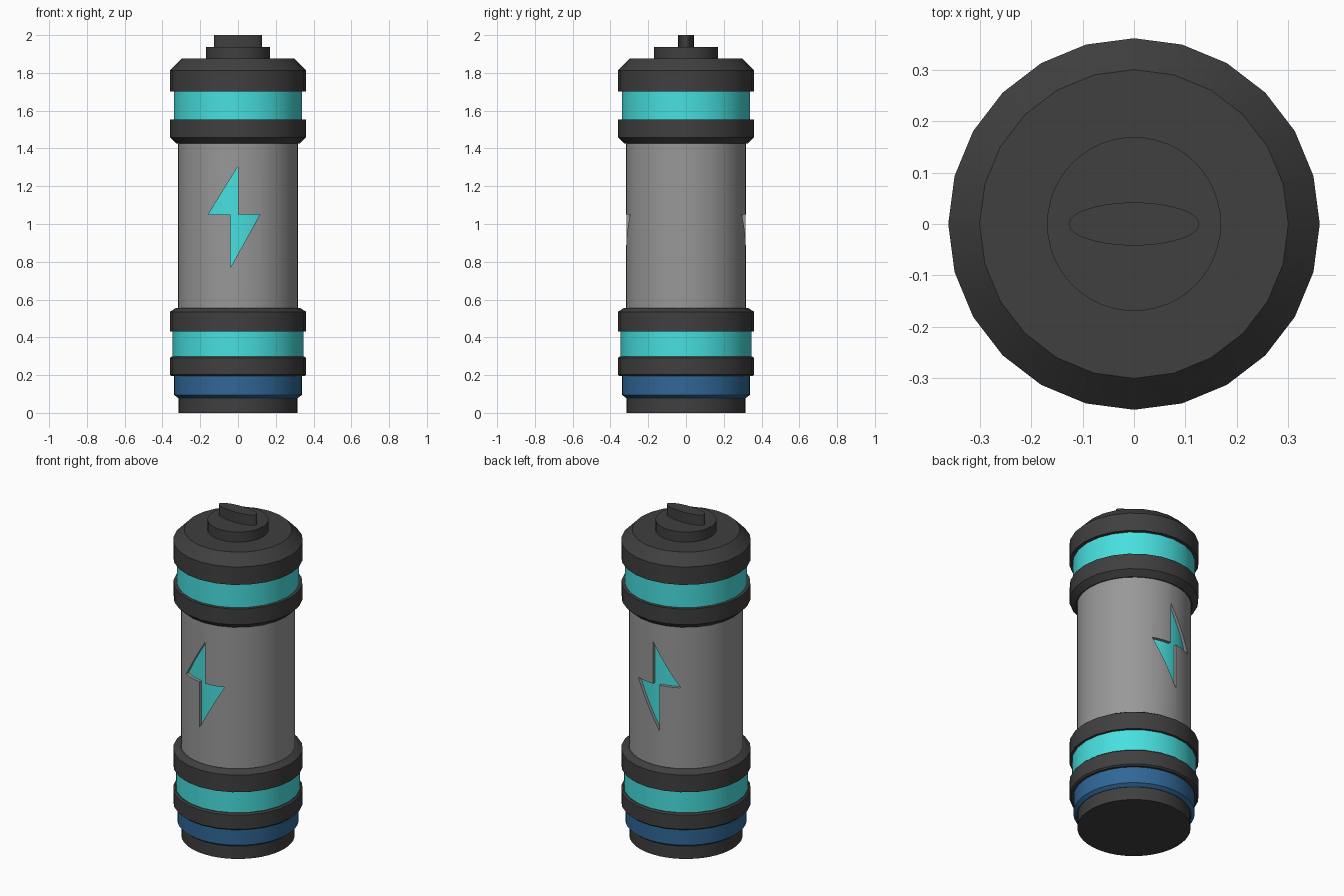
import bpy, bmesh, math

if "Cube" in bpy.data.objects:
    bpy.data.objects.remove(bpy.data.objects["Cube"])


def material(name, rgb):
    m = bpy.data.materials.new(name)
    m.diffuse_color = (*rgb, 1)
    m.use_nodes = True
    m.node_tree.nodes["Principled BSDF"].inputs["Base Color"].default_value = m.diffuse_color
    return m


DARK = material("charcoal", (0.050, 0.050, 0.050))
GREY = material("mid grey", (0.315, 0.315, 0.315))
TEAL = material("bright teal", (0.065, 0.74, 0.74))
BLUE = material("deep blue", (0.030, 0.135, 0.31))


def finish(name, bm, mat):
    bmesh.ops.recalc_face_normals(bm, faces=bm.faces)
    me = bpy.data.meshes.new(name)
    bm.to_mesh(me)
    bm.free()
    me.materials.append(mat)
    ob = bpy.data.objects.new(name, me)
    bpy.context.collection.objects.link(ob)
    return ob


def smooth(ob):
    bpy.ops.object.select_all(action='DESELECT')
    ob.select_set(True)
    bpy.context.view_layer.objects.active = ob
    bpy.ops.object.shade_smooth_by_angle(angle=math.radians(25))


def lathe(name, profile, mat, sides=48, squash=1.0, tube=False):
    """Stack rings of (radius, z); cap the ends, or join them up as a tube."""
    bm = bmesh.new()
    rings = []
    for r, z in profile:
        rings.append([bm.verts.new((r * math.cos(math.tau * i / sides),
                                    r * squash * math.sin(math.tau * i / sides), z))
                      for i in range(sides)])
    pairs = list(zip(rings, rings[1:]))
    if tube:
        pairs.append((rings[-1], rings[0]))
    else:
        bm.faces.new(rings[0])
        bm.faces.new(rings[-1])
    for a, b in pairs:
        for i in range(sides):
            j = (i + 1) % sides
            bm.faces.new((a[i], a[j], b[j], b[i]))
    ob = finish(name, bm, mat)
    smooth(ob)
    return ob


# Base, lower bands and rings
lathe("base", [(0.315, 0), (0.315, 0.09)], DARK)
lathe("blue_band", [(0.318, 0.08), (0.338, 0.095), (0.338, 0.21)], BLUE)
lathe("bottom_ring", [(0.352, 0.195), (0.361, 0.203), (0.361, 0.29), (0.352, 0.298)], DARK, 24)
lathe("lower_teal_band", [(0.346, 0.29), (0.346, 0.44)], TEAL, 24)
lathe("lower_collar", [(0.361, 0.43), (0.361, 0.535), (0.33, 0.555)], DARK, 24)

# Upper collar, band and cap
lathe("upper_collar", [(0.325, 1.425), (0.359, 1.457), (0.359, 1.553)], DARK, 24)
lathe("upper_teal_band", [(0.340, 1.54), (0.340, 1.71)], TEAL, 24)
lathe("cap", [(0.361, 1.702), (0.361, 1.812), (0.30, 1.875)], DARK, 24)
lathe("knob", [(0.169, 1.86), (0.169, 1.937)], DARK)
lathe("knob_grip", [(0.127, 1.93), (0.127, 2.0)], DARK, squash=0.33)

# Body shell around a glowing core
lathe("core", [(0.299, 0.5), (0.299, 1.5)], TEAL)
body = lathe("body", [(0.318, 0.5), (0.318, 1.5), (0.297, 1.5), (0.297, 0.5)], GREY, tube=True)

# Bolt-shaped window cut through front and back of the shell
bolt = [(0, 1.305), (-0.158, 1.05), (-0.04, 1.05), (-0.04, 0.77), (0.116, 1.05), (0, 1.05)]
bm = bmesh.new()
face = bm.faces.new([bm.verts.new((x, -0.5, z)) for x, z in bolt])
ext = bmesh.ops.extrude_face_region(bm, geom=[face], use_keep_orig=True)
bmesh.ops.translate(bm, vec=(0, 1, 0),
                    verts=[v for v in ext["geom"] if isinstance(v, bmesh.types.BMVert)])
cutter = finish("bolt_cutter", bm, GREY)
cutter.hide_render = True
mod = body.modifiers.new("bolt_window", 'BOOLEAN')
mod.operation = 'DIFFERENCE'
mod.solver = 'EXACT'
mod.object = cutter
bpy.ops.object.select_all(action='DESELECT')
body.select_set(True)
bpy.context.view_layer.objects.active = body
bpy.ops.object.modifier_apply(modifier=mod.name)
bpy.data.objects.remove(cutter)
smooth(body)
